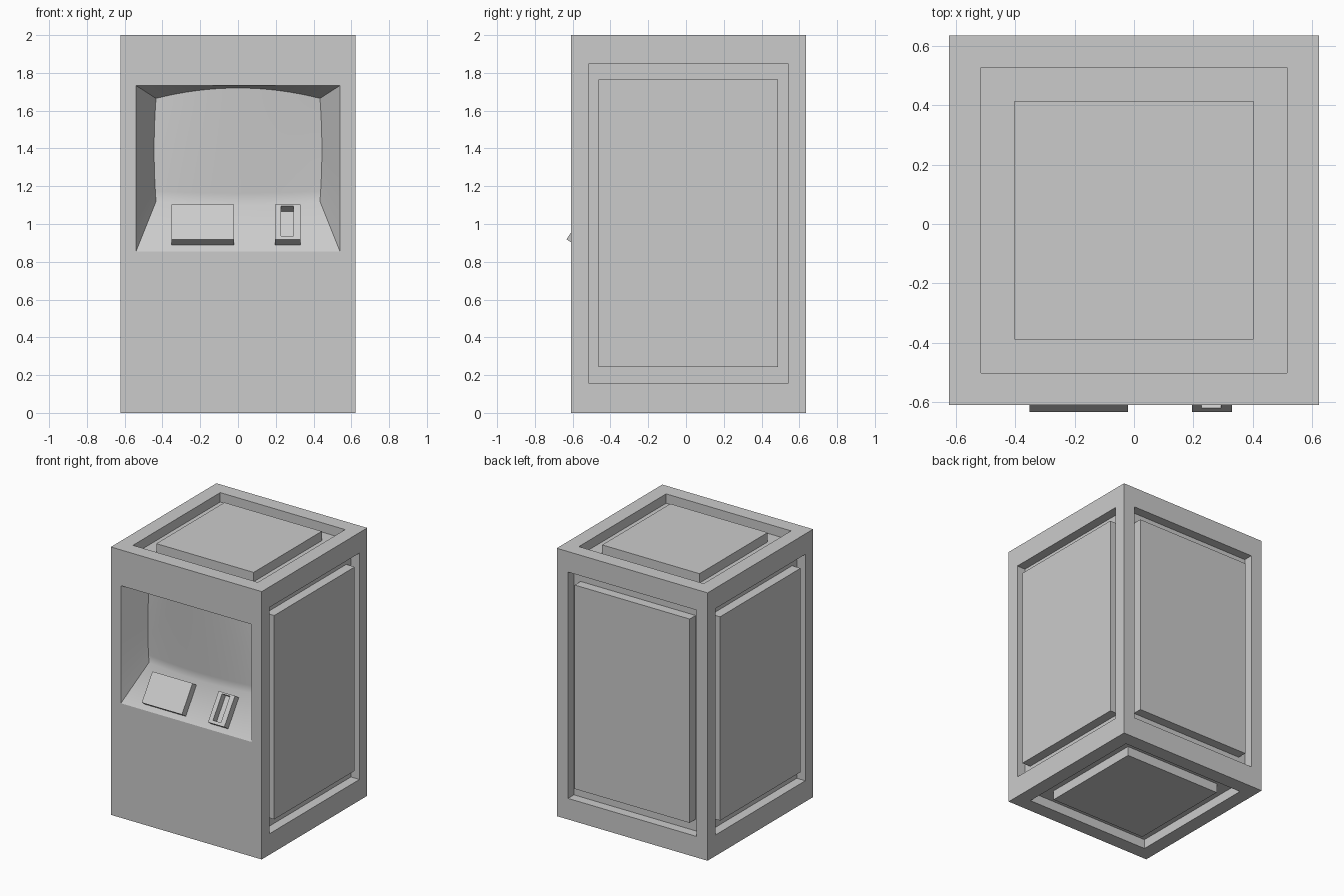
import bpy, bmesh
from mathutils import Vector as V

if "Cube" in bpy.data.objects:
    bpy.data.objects.remove(bpy.data.objects["Cube"])

X, Y0, Y1, H = 0.623, -0.61, 0.635, 2.0
YC, YH = (Y0 + Y1) / 2, (Y1 - Y0) / 2
GROOVE = -0.07


def finish(bm, name):
    bmesh.ops.remove_doubles(bm, verts=bm.verts, dist=0.0002)
    me = bpy.data.meshes.new(name)
    bm.to_mesh(me)
    bm.free()
    ob = bpy.data.objects.new(name, me)
    bpy.context.collection.objects.link(ob)
    return ob


def rings(bm, frame, rects, cap=True):
    """Bridge successive rectangles (u0, u1, v0, v1, height) lying in a frame."""
    o, a, b = (V(c) for c in frame)
    n = a.cross(b)
    prev = None
    for u0, u1, v0, v1, h in rects:
        cur = [bm.verts.new(o + a * u + b * v + n * h)
               for u, v in ((u0, v0), (u1, v0), (u1, v1), (u0, v1))]
        if prev:
            for i in range(4):
                j = (i + 1) % 4
                bm.faces.new((prev[i], prev[j], cur[j], cur[i]))
        prev = cur
    if cap:
        bm.faces.new(prev)


def panel(bm, frame, face, outer, inner):
    """Cabinet side with a rectangular groove around a flush panel."""
    rings(bm, frame, [(*face, 0), (*outer, 0), (*outer, GROOVE),
                      (*inner, GROOVE), (*inner, 0)])


# cabinet: grooved sides, back, top and underside, front with an opening
bm = bmesh.new()
outer_z, inner_z = (0.157, 1.847), (0.243, 1.765)
for s in (1, -1):
    panel(bm, ((s * X, YC, 0), (0, s, 0), (0, 0, 1)),
          (-YH, YH, 0, H), (-0.53, 0.53, *outer_z), (-0.475, 0.475, *inner_z))
panel(bm, ((0, Y1, 0), (-1, 0, 0), (0, 0, 1)),
      (-X, X, 0, H), (-0.53, 0.53, *outer_z), (-0.475, 0.475, *inner_z))
for z, s in ((H, 1), (0, -1)):
    panel(bm, ((0, YC, z), (s, 0, 0), (0, 1, 0)),
          (-X, X, -YH, YH), (-0.516, 0.516, -0.515, 0.515), (-0.402, 0.402, -0.402, 0.402))
OX, OZ0, OZ1 = 0.54, 0.855, 1.733
rings(bm, ((0, Y0, 0), (1, 0, 0), (0, 0, 1)),
      [(-X, X, 0, H, 0), (-OX, OX, OZ0, OZ1, 0)], cap=False)
finish(bm, "cabinet")

# alcove: bowed screen at the back, joined to the opening by sloping walls
N, M, DEPTH, SZ0, SZ1 = 16, 10, 0.18, 1.12, 1.665
bm = bmesh.new()
grid = []
for j in range(M + 1):
    t = j / M
    row = []
    for i in range(N + 1):
        u = 2 * i / N - 1
        bow = 1 - u * u
        lo, hi = SZ0 - 0.018 * bow, SZ1 + 0.055 * bow
        x = u * (0.434 + 0.01 * 4 * t * (1 - t))
        d = DEPTH - bow * (0.012 + 0.035 * t)
        row.append(bm.verts.new((x, Y0 + d, lo + (hi - lo) * t)))
    grid.append(row)
for j in range(M):
    for i in range(N):
        bm.faces.new((grid[j][i], grid[j][i + 1], grid[j + 1][i + 1], grid[j + 1][i]))
loop = ([(i, 0) for i in range(N)] + [(N, j) for j in range(M)]
        + [(i, M) for i in range(N, 0, -1)] + [(0, j) for j in range(M, 0, -1)])
rim = [bm.verts.new((OX * (2 * i / N - 1), Y0, OZ0 + (OZ1 - OZ0) * j / M)) for i, j in loop]
inner = [grid[j][i] for i, j in loop]
for k in range(len(loop)):
    m = (k + 1) % len(loop)
    bm.faces.new((rim[k], rim[m], inner[m], inner[k]))
alcove = finish(bm, "screen_alcove")
bpy.context.view_layer.objects.active = alcove
alcove.select_set(True)
bpy.ops.object.shade_smooth_by_angle(angle=0.7)

# control blocks standing on the sloping shelf
slope = V((0, DEPTH, SZ0 - OZ0)).normalized()
shelf = ((0, Y0, OZ0), (1, 0, 0), slope)
S0, S1, T = 0.04, 0.264, 0.055

bm = bmesh.new()
rings(bm, shelf, [(-0.352, -0.02, S0, S1, -0.012), (-0.352, -0.02, S0, S1, T)])
finish(bm, "keypad_block")

bm = bmesh.new()
slot = (0.228, 0.293, S0 + 0.022, S1 - 0.012)
rings(bm, shelf, [(0.195, 0.33, S0, S1, -0.012), (0.195, 0.33, S0, S1, T),
                  (*slot, T), (*slot, 0.004)])
finish(bm, "card_slot_block")
